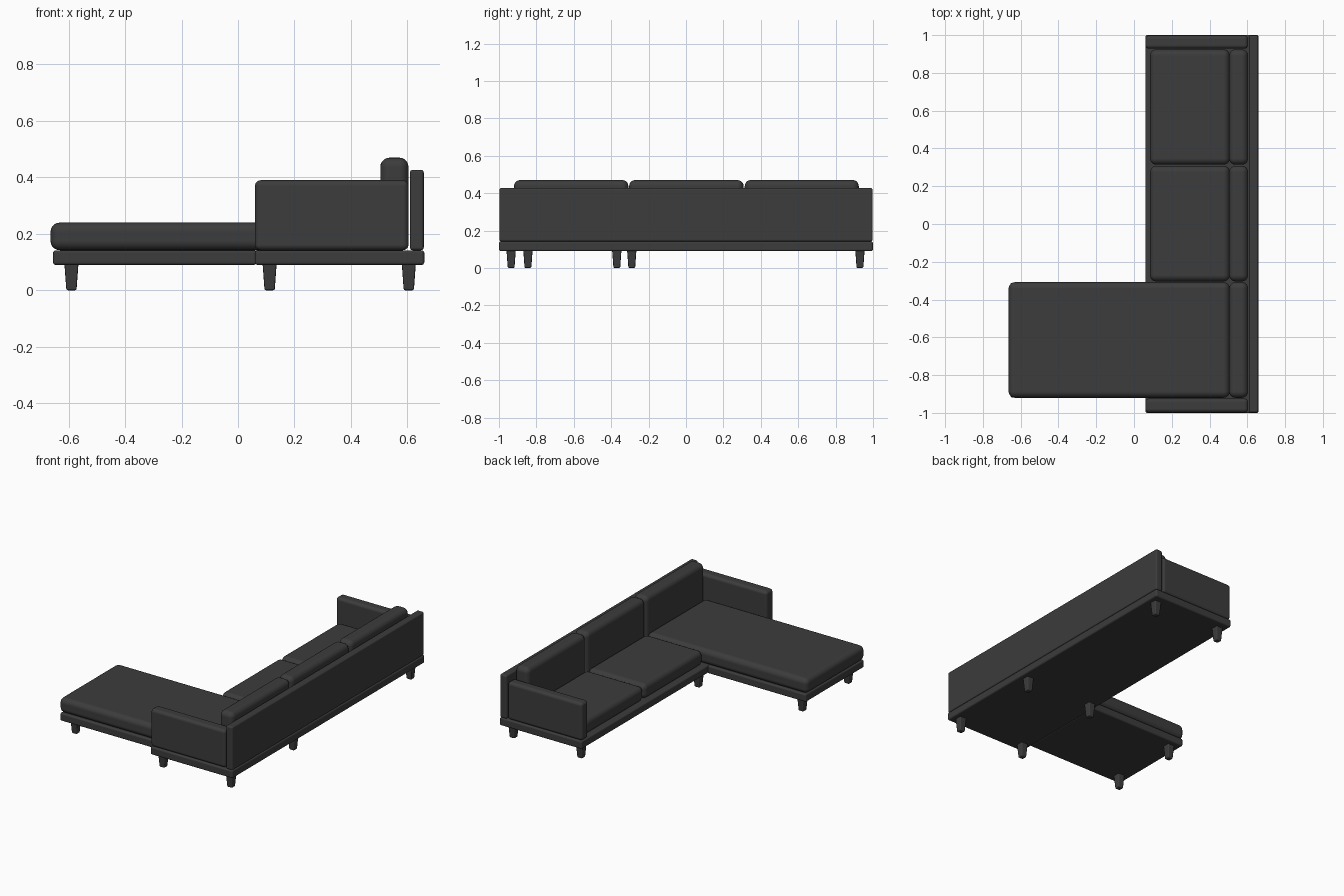
import bpy
import bmesh
from mathutils import Vector

cube = bpy.data.objects.get("Cube")
if cube:
    bpy.data.objects.remove(cube, do_unlink=True)


def make_material(name, rgb):
    mat = bpy.data.materials.new(name)
    mat.use_nodes = True
    colour = (*rgb, 1.0)
    mat.diffuse_color = colour
    mat.node_tree.nodes["Principled BSDF"].inputs["Base Color"].default_value = colour
    return mat


charcoal = make_material("charcoal", (0.045, 0.045, 0.045))


def rounded_block(name, x, y, z, radius, segments=4, taper=1.0):
    """Box spanning the given ranges, rounded edges, bottom scaled by taper."""
    low, high = (Vector(c) for c in zip(x, y, z))
    size, centre = high - low, (low + high) / 2
    bm = bmesh.new()
    bmesh.ops.create_cube(bm, size=1)
    for v in bm.verts:
        scale = taper if v.co.z < 0 else 1
        v.co = Vector((v.co.x * size.x * scale, v.co.y * size.y * scale, v.co.z * size.z))
    mesh = bpy.data.meshes.new(name)
    bm.to_mesh(mesh)
    bm.free()
    mesh.materials.append(charcoal)
    obj = bpy.data.objects.new(name, mesh)
    obj.location = centre
    bpy.context.collection.objects.link(obj)
    bevel = obj.modifiers.new("rounding", "BEVEL")
    bevel.width = radius
    bevel.segments = segments
    bevel.limit_method = "NONE"
    bevel.harden_normals = True
    mesh.shade_smooth()
    return obj


# Plinth in two sections forming an L
BASE = (0.09, 0.142)
rounded_block("main_base", (0.06, 0.66), (-1, 1), BASE, 0.01)
rounded_block("chaise_base", (-0.655, 0.065), (-0.918, -0.312), BASE, 0.01)

# Backrest panel and the two arms
rounded_block("backrest", (0.609, 0.658), (-0.998, 0.998), (0.142, 0.427), 0.01)
rounded_block("right_arm", (0.06, 0.604), (-0.998, -0.924), (0.142, 0.39), 0.02)
rounded_block("left_arm", (0.06, 0.604), (0.928, 0.998), (0.142, 0.39), 0.02)

# Seat cushions, the first one long for the chaise
spans = [(-0.92, -0.308), (-0.304, 0.308), (0.314, 0.924)]
fronts = [-0.664, 0.085, 0.085]
names = ["chaise", "middle", "end"]
for name, span, front in zip(names, spans, fronts):
    rounded_block(name + "_seat_cushion", (front, 0.507), span, (0.142, 0.24), 0.033, 5)
    rounded_block(name + "_back_cushion", (0.504, 0.604), span, (0.142, 0.47), 0.033, 5)

# Tapered feet
feet = [(x, y) for x in (0.112, 0.605) for y in (-0.935, -0.29, 0.93)]
feet += [(-0.59, -0.845), (-0.59, -0.37)]
for i, (x, y) in enumerate(feet):
    half = 0.025
    rounded_block(f"leg_{i + 1}", (x - half, x + half), (y - half, y + half),
                  (0, 0.096), 0.006, 2, 0.72)
